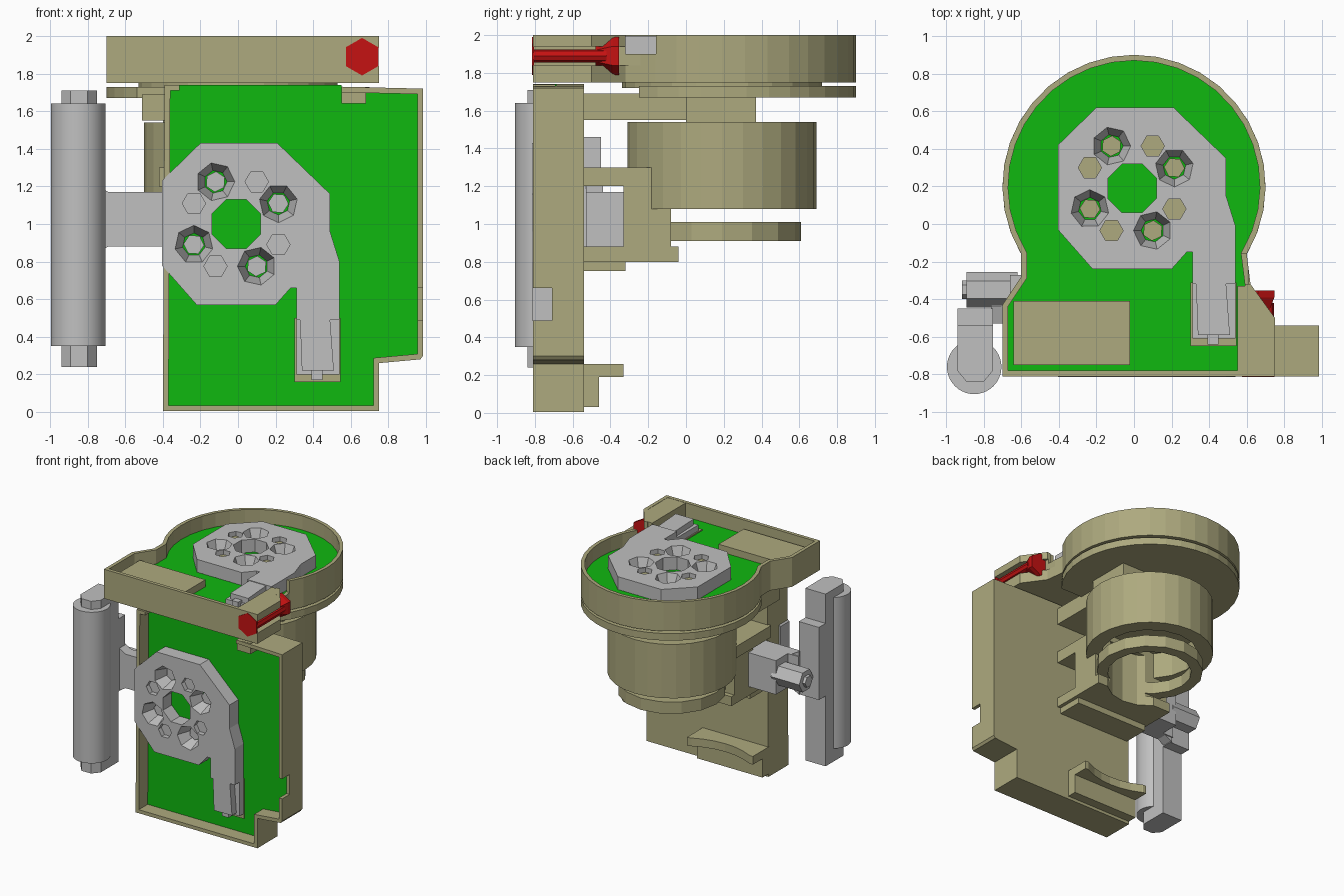
import bpy, bmesh
from math import cos, sin, radians, pi
from mathutils import Matrix, Vector

old = bpy.data.objects.get("Cube")
if old:
    bpy.data.objects.remove(old, do_unlink=True)


def material(name, rgb):
    m = bpy.data.materials.new(name)
    m.use_nodes = True
    m.diffuse_color = (*rgb, 1)
    m.node_tree.nodes["Principled BSDF"].inputs["Base Color"].default_value = (*rgb, 1)
    return m


OLIVE = material("olive", (.42, .40, .21))
GREEN = material("green", (.005, .48, .005))
GREY = material("grey", (.53, .53, .53))
RED = material("red", (.56, .006, .006))

# Both gearboxes share one layout: (u, v) across the open face, h outwards
TOP = Matrix.Translation((0, .19, 0))
FRONT = Matrix.Translation((0, 1.19, 1)) @ Matrix.Rotation(pi / 2, 4, 'X')
WORLD = Matrix.Identity(4)


def finish(name, bm, mats, M):
    bmesh.ops.recalc_face_normals(bm, faces=bm.faces)
    bm.transform(M)
    me = bpy.data.meshes.new(name)
    bm.to_mesh(me)
    bm.free()
    for m in mats:
        me.materials.append(m)
    ob = bpy.data.objects.new(name, me)
    bpy.context.scene.collection.objects.link(ob)
    return ob


def prism(name, pts, lo, hi, mat, M=WORLD, pocket=0, rim=.03):
    """Extruded outline, optionally hollowed into a tray with a green floor."""
    bm = bmesh.new()
    a = [bm.verts.new((x, y, lo)) for x, y in pts]
    b = [bm.verts.new((x, y, hi)) for x, y in pts]
    bm.faces.new(a[::-1])
    cap = bm.faces.new(b)
    for i in range(len(pts)):
        j = (i + 1) % len(pts)
        bm.faces.new((a[i], a[j], b[j], b[i]))
    bm.normal_update()
    if pocket:
        bmesh.ops.inset_region(bm, faces=[cap], thickness=rim, use_even_offset=True)
        floor = bmesh.ops.extrude_discrete_faces(bm, faces=[cap])["faces"][0]
        bmesh.ops.translate(bm, verts=floor.verts, vec=(0, 0, -pocket))
        floor.material_index = 1
    return finish(name, bm, [mat, GREEN] if pocket else [mat], M)


def box(name, x0, x1, y0, y1, z0, z1, mat, M=WORLD):
    return prism(name, [(x0, y0), (x1, y0), (x1, y1), (x0, y1)], z0, z1, mat, M)


def cone(name, c, r0, r1, z0, z1, sides, mat, M=WORLD, turn=0):
    bm = bmesh.new()
    T = Matrix.Translation((c[0], c[1], (z0 + z1) / 2)) @ Matrix.Rotation(turn, 4, 'Z')
    bmesh.ops.create_cone(bm, cap_ends=True, segments=sides, radius1=r0, radius2=r1,
                          depth=z1 - z0, matrix=T)
    return finish(name, bm, [mat], M)


def cut(ob, *cutters):
    for c in cutters:
        mod = ob.modifiers.new("cut", 'BOOLEAN')
        mod.object = c
        mod.solver = 'EXACT'
    dg = bpy.context.evaluated_depsgraph_get()
    ob.data = bpy.data.meshes.new_from_object(ob.evaluated_get(dg))
    ob.modifiers.clear()
    for c in cutters:
        bpy.data.objects.remove(c, do_unlink=True)


def smooth(ob):
    bpy.ops.object.select_all(action='DESELECT')
    ob.select_set(True)
    bpy.context.view_layer.objects.active = ob
    bpy.ops.object.shade_smooth_by_angle(angle=radians(20))


def arc(c, r, a0, a1, n):
    return [(c[0] + r * cos(radians(a0 + (a1 - a0) * i / n)),
             c[1] + r * sin(radians(a0 + (a1 - a0) * i / n))) for i in range(n + 1)]


# Front tray with its side slot and open top edge
front = prism("front_tray", [(-.40, -.995), (.75, -.995), (.75, -.74), (.97, -.72), (.985, -.70),
                             (.985, .72), (.57, .73), (-.39, .74)], 1.73, 2, OLIVE, FRONT, .12)
cut(front, box("slot", .93, 1.1, -.51, -.34, 1.9, 2.1, OLIVE, FRONT),
    box("gap", -.31, .55, .69, .8, 1.88, 2.1, OLIVE, FRONT))
box("front_floor_edge", -.31, .55, .69, .74, 1.875, 1.883, GREEN, FRONT)
box("front_tray_post", .55, .68, .64, .73, 1.88, 1.99, OLIVE, FRONT)

# Top tray: a round bowl running into a rectangular front
top = prism("top_tray", arc((0, .01), .7, -31, 211, 24) + [
    (-.6, -.47), (-.70, -.62), (-.70, -1), (.75, -1), (.75, -.69), (.62, -.51)],
    1.75, 2, OLIVE, TOP, .12)
cut(top, box("slot", .5, .8, -.51, -.35, 1.9, 2.1, OLIVE, TOP),
    box("bolt_groove", .61, .9, -1.1, -.4, 1.84, 1.94, OLIVE, TOP))
ear = prism("bolt_ear", [(.55, -.99), (.74, -.99), (.74, -.69), (.62, -.52), (.55, -.52)],
            1.76, 1.998, OLIVE, TOP)
cut(ear, box("bolt_groove", .61, .9, -1.1, -.4, 1.84, 1.94, OLIVE, TOP))
box("top_pad", -.64, -.02, -.94, -.60, 1.86, 1.94, OLIVE, TOP)

# Octagonal gear plates with an arm, the same in both trays
PLATE = [(-.20, .43), (.21, .43), (.49, .16), (.49, -.04), (.54, -.20), (.54, -.51), (.31, -.51),
         (.31, -.34), (.28, -.34), (.20, -.43), (-.22, -.43), (-.405, -.22), (-.405, .23)]
for side, M, cap, h in (("top", TOP, OLIVE, 1.995), ("front", FRONT, GREY, 2.005)):
    plate = prism(side + "_plate", PLATE, 1.885, h, GREY, M)
    cutters = [cone("hole", (-.01, 0), .14, .14, 1.8, 2.1, 8, GREY, M, pi / 8)]
    for k in range(4):
        a, b = radians(26 + 90 * k), radians(64 + 90 * k)
        big = (-.01 + .25 * cos(a), .25 * sin(a))
        small = (-.01 + .25 * cos(b), .25 * sin(b))
        cutters.append(cone("hole", big, .06, .106, 1.88, h + .01, 7, GREY, M, a))
        cutters.append(cone("hole", small, .062, .062, 1.8, 2.1, 6, GREY, M, pi / 6))
        cone(side + "_bolt", big, .055, .055, 1.85, 1.91, 6, cap, M, a)
        cone(side + "_stud", small, .064, .064, 1.85, h - .04, 6, cap, M, pi / 6)
    cut(plate, *cutters)
    box(side + "_arm_base", .31, .54, -.80, -.51, 1.87, 1.94, GREY, M)
    prism(side + "_arm_tip", [(.34, -.78), (.51, -.78), (.49, -.51), (.33, -.51)],
          1.9, h - .005, GREY, M)
    box(side + "_arm_nub", .39, .45, -.83, -.78, 1.89, 1.96, GREY, M)
    box(side + "_arm_seat", .30, .545, -.84, -.50, 1.87, 1.89, OLIVE, M)

# Red bolt lying along the ear
ALONG = Matrix.Translation((.66, 0, 1.89)) @ Matrix.Rotation(pi / 2, 4, 'X')
cone("bolt_front_head", (0, 0), .1, .1, .805, .814, 6, RED, ALONG)
cone("bolt_shaft", (.05, 0), .035, .035, .42, .81, 8, RED, ALONG)
cone("bolt_flare", (0, 0), .1, .06, .39, .48, 6, RED, ALONG)
cone("bolt_back_head", (0, 0), .1, .1, .355, .39, 6, RED, ALONG)

# Motor body under the bowl
C = (0, .19)
cone("neck", C, .53, .53, 1.72, 1.76, 24, OLIVE)
prism("flange", arc((0, .2), .7, -40, 220, 26), 1.67, 1.73, OLIVE)
box("rear_bridge", -.40, .42, 0, .37, 1.53, 1.68, OLIVE)
box("front_bridge", -.51, .33, -.54, 0, 1.55, 1.69, OLIVE)
body = cone("motor_body", C, .5, .5, 1.08, 1.54, 28, OLIVE)
cut(body, cone("bore", C, .38, .38, .9, 1.3, 16, OLIVE))
collar = cone("motor_collar", C, .42, .42, .91, 1.01, 16, OLIVE)
cut(collar, cone("bore", C, .33, .33, .8, 1.2, 16, OLIVE))

# Mount joining the motor to the front tray
upper = box("upper_mount", -.42, .33, -.55, -.08, 1.20, 1.30, OLIVE)
lower = box("lower_mount", -.40, .33, -.55, -.04, .80, .88, OLIVE)
column = box("mount_column", -.40, .33, -.33, -.08, .80, 1.30, OLIVE)
box("lower_mount_rib", -.38, .30, -.55, -.32, .75, .81, OLIVE)
for part in (upper, lower, column):
    cut(part, cone("bore", C, .33, .33, .5, 1.25, 16, OLIVE))

# Curved saddle low on the back
saddle = box("saddle", -.40, .22, -.55, -.33, .19, .26, OLIVE)
cut(saddle, cone("bore", (-.09, .2), .6, .6, 0, 1, 40, OLIVE))
box("saddle_base", -.40, .22, -.55, -.46, .03, .25, OLIVE)

# Side roller, its bar and the arm that carries it
smooth(cone("roller", (-.85, -.76), .145, .145, .35, 1.64, 40, GREY))
prism("roller_bar", [(-.94, -.54), (-.94, -.78), (-.89, -.84), (-.80, -.84), (-.75, -.78),
                     (-.75, -.54)], .24, 1.71, GREY)
box("bar_spine", -.94, -.75, -.55, -.45, .84, 1.46, GREY)
box("roller_arm", -.76, -.38, -.53, -.43, .88, 1.17, GREY)
box("arm_block", -.66, -.38, -.44, -.27, .88, 1.17, GREY)
prism("arm_fillet", [(-.76, .84), (-.69, .88), (-.69, 1.17), (-.76, 1.21)], .44, .53, GREY,
      Matrix.Rotation(pi / 2, 4, 'X'))
SIDE = Matrix.Translation((0, -.35, 1.03)) @ Matrix.Rotation(-pi / 2, 4, 'Y')
cone("arm_pivot", (0, 0), .095, .095, .62, .89, 6, GREY, SIDE)
cone("arm_pivot_tip", (0, 0), .05, .05, .88, .915, 6, GREY, SIDE)
